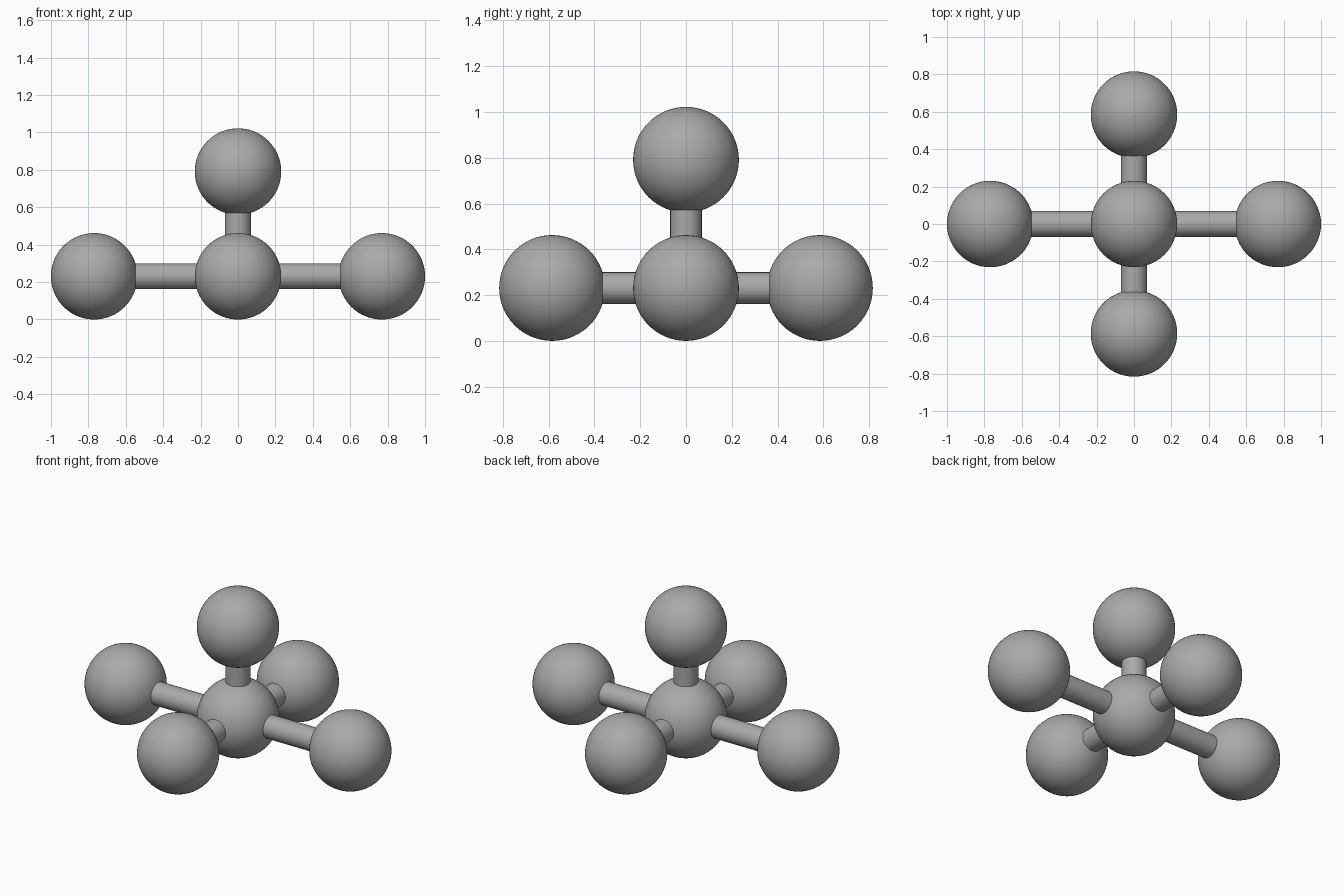
import bpy
from math import radians
from mathutils import Vector

cube = bpy.data.objects.get("Cube")
if cube:
    bpy.data.objects.remove(cube, do_unlink=True)

BALL_RADIUS = 0.231
ROD_RADIUS = 0.069
CENTRE = Vector((0, 0, BALL_RADIUS))

# Single grey material
grey = bpy.data.materials.new("plain grey")
grey.use_nodes = True
colour = (0.4, 0.4, 0.4, 1)
grey.diffuse_color = colour
grey.node_tree.nodes["Principled BSDF"].inputs["Base Color"].default_value = colour


def finish(name):
    obj = bpy.context.object
    obj.name = name
    obj.data.materials.append(grey)
    bpy.ops.object.shade_smooth_by_angle(angle=radians(35))


def ball(name, location):
    bpy.ops.mesh.primitive_uv_sphere_add(
        segments=64, ring_count=32, radius=BALL_RADIUS, location=location)
    finish(name)


def rod(name, start, end):
    span = end - start
    bpy.ops.mesh.primitive_cylinder_add(
        vertices=48, radius=ROD_RADIUS, depth=span.length,
        location=(start + end) / 2,
        rotation=span.to_track_quat("Z", "Y").to_euler())
    finish(name)


# Central ball, then one rod and outer ball per arm
ball("centre_ball", CENTRE)
arms = {
    "left": Vector((0.769, 0, 0)),
    "right": Vector((-0.769, 0, 0)),
    "front": Vector((0, -0.585, 0)),
    "back": Vector((0, 0.585, 0)),
    "top": Vector((0, 0, 0.56)),
}
for side, offset in arms.items():
    rod(side + "_rod", CENTRE, CENTRE + offset)
    ball(side + "_ball", CENTRE + offset)
